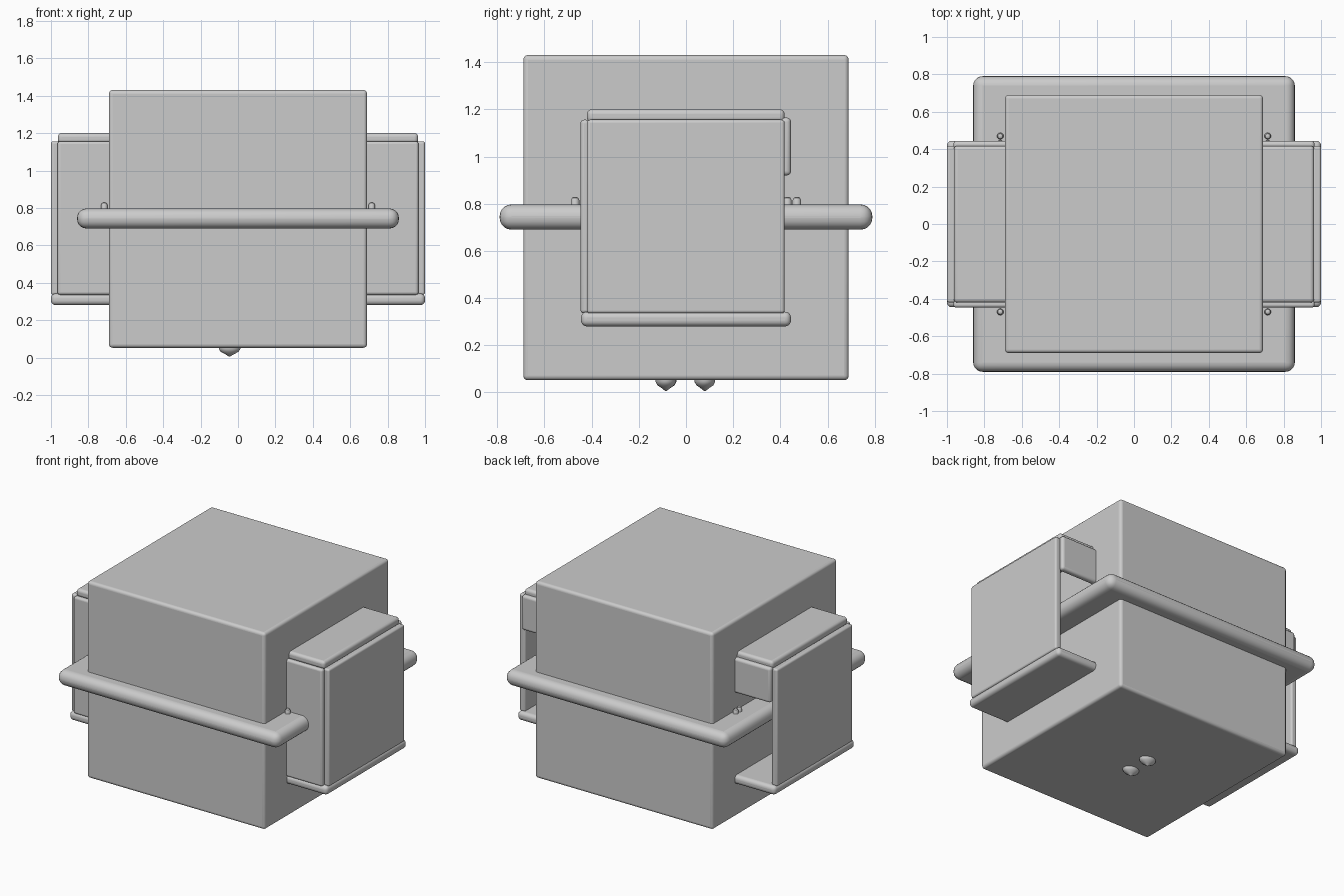
import bpy, math

cube = bpy.data.objects.get("Cube")
if cube:
    bpy.data.objects.remove(cube, do_unlink=True)

grey = bpy.data.materials.new("plain grey")
grey.use_nodes = True
color = (0.6, 0.6, 0.6, 1)
grey.diffuse_color = color
grey.node_tree.nodes["Principled BSDF"].inputs["Base Color"].default_value = color


def finish(ob, name):
    ob.name = name
    ob.data.materials.append(grey)
    bpy.ops.object.shade_smooth_by_angle(angle=math.radians(35))
    return ob


def box(name, x, y, z, bevel):
    """Rounded box given by its (min, max) along each axis."""
    bpy.ops.mesh.primitive_cube_add(size=1, location=[sum(r) / 2 for r in (x, y, z)])
    ob = bpy.context.object
    ob.scale = [r[1] - r[0] for r in (x, y, z)]
    bpy.ops.object.transform_apply(location=False, rotation=False, scale=True)
    mod = ob.modifiers.new("rounding", "BEVEL")
    mod.width = bevel
    mod.segments = 5
    return finish(ob, name)


def lathe(name, profile, location, steps=24):
    """Solid of revolution about z from (radius, height) points."""
    verts, faces = [], []
    for r, h in profile:
        for i in range(steps):
            a = math.tau * i / steps
            verts.append((r * math.cos(a), r * math.sin(a), h))
    for k in range(len(profile) - 1):
        for i in range(steps):
            j = (i + 1) % steps
            faces.append((k * steps + i, k * steps + j,
                          (k + 1) * steps + j, (k + 1) * steps + i))
    faces.append(tuple(range(len(verts) - steps, len(verts))))
    mesh = bpy.data.meshes.new(name)
    mesh.from_pydata(verts, [], faces)
    ob = bpy.data.objects.new(name, mesh)
    bpy.context.collection.objects.link(ob)
    ob.location = location
    bpy.ops.object.select_all(action="DESELECT")
    ob.select_set(True)
    bpy.context.view_layer.objects.active = ob
    return finish(ob, name)


def fan(name, radius, z, blades):
    """Flush ring of thin wedge blades."""
    verts, faces = [(0, 0, 0)], []
    for i in range(blades):
        start = len(verts)
        for k in range(5):
            a = math.tau * (i + k / 8) / blades
            verts.append((radius * math.cos(a), radius * math.sin(a), 0))
        faces.append((0, *range(start, start + 5)))
    mesh = bpy.data.meshes.new(name)
    mesh.from_pydata(verts, [], faces)
    ob = bpy.data.objects.new(name, mesh)
    bpy.context.collection.objects.link(ob)
    ob.location.z = z
    mesh.materials.append(grey)
    if z < 1:
        mesh.flip_normals()


# Main body and the rounded band around it
box("body", (-0.69, 0.69), (-0.69, 0.69), (0.052, 1.43), 0.02)
box("band", (-0.86, 0.86), (-0.79, 0.79), (0.69, 0.797), 0.05)

# Fans flush with the top and the underside
fan("top_fan", 0.65, 1.431, 10)
fan("bottom_fan", 0.38, 0.051, 12)

# Side compartments, open at the lower back
for side, s in (("left", 1), ("right", -1)):
    def span(a, b):
        return tuple(sorted((a * s, b * s)))
    box(side + "_floor", span(0.6, 1.0), (-0.445, 0.445), (0.28, 0.342), 0.025)
    box(side + "_outer_panel", span(0.955, 1.0), (-0.42, 0.418), (0.335, 1.156), 0.013)
    box(side + "_front_panel", span(0.6, 0.965), (-0.447, -0.41), (0.335, 1.156), 0.015)
    box(side + "_back_flap", span(0.6, 0.965), (0.40, 0.445), (0.92, 1.165), 0.018)
    box(side + "_lid", span(0.6, 0.963), (-0.42, 0.418), (1.145, 1.2), 0.02)
    # Small pegs standing on the band
    for i, y in enumerate((-0.47, 0.43, 0.47)):
        lathe(f"{side}_peg_{i}", [(0.018, 0), (0.018, 0.05), (0.013, 0.06), (0.005, 0.064)],
              (0.715 * s, y, 0.765), 12)

# Pointed bulbs under the body
for i, y in enumerate((-0.085, 0.08)):
    lathe(f"bulb_{i}", [(0.002, 0.005), (0.018, 0.018), (0.036, 0.03), (0.044, 0.045),
                        (0.044, 0.06)], (-0.045, y, 0)).scale.x = 1.3
